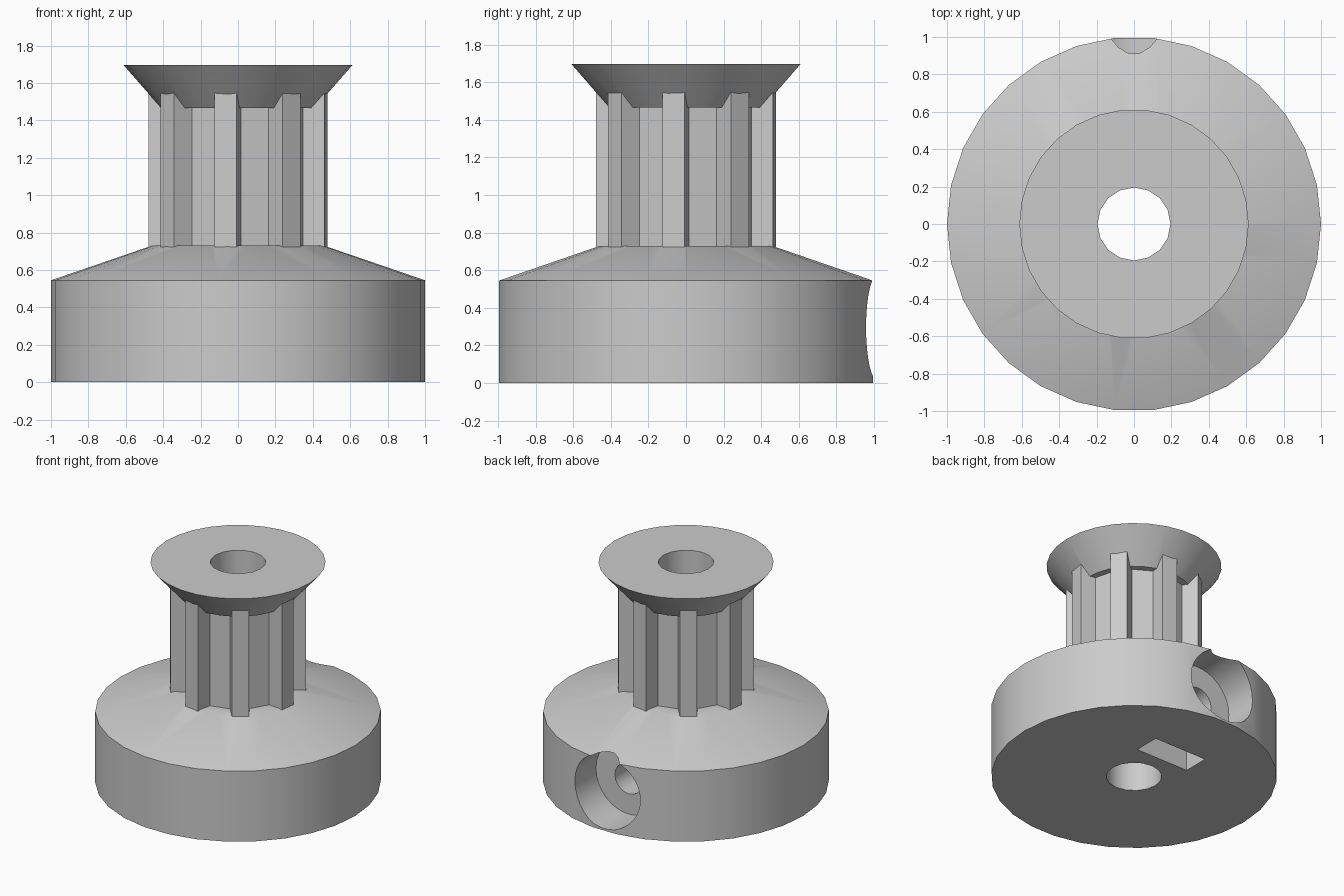
import bpy
import bmesh
from math import sin, cos, pi, radians
from mathutils import Matrix, Vector

cube = bpy.data.objects.get("Cube")
if cube:
    bpy.data.objects.remove(cube, do_unlink=True)

grey = bpy.data.materials.new("light_grey")
grey.use_nodes = True
colour = (0.6, 0.6, 0.6, 1)
grey.diffuse_color = colour
grey.node_tree.nodes["Principled BSDF"].inputs["Base Color"].default_value = colour


def finish(name, bm):
    bmesh.ops.recalc_face_normals(bm, faces=bm.faces)
    mesh = bpy.data.meshes.new(name)
    bm.to_mesh(mesh)
    bm.free()
    mesh.materials.append(grey)
    obj = bpy.data.objects.new(name, mesh)
    bpy.context.collection.objects.link(obj)
    return obj


def turned(name, profile, sides=30):
    """Solid of revolution about z from (radius, height) points."""
    bm = bmesh.new()
    rings = [[bm.verts.new((r * cos(2 * pi * i / sides), r * sin(2 * pi * i / sides), z))
              for i in range(sides)] for r, z in profile]
    for low, high in zip(rings, rings[1:]):
        for i in range(sides):
            j = (i + 1) % sides
            bm.faces.new((low[i], low[j], high[j], high[i]))
    bm.faces.new(rings[0])
    bm.faces.new(rings[-1])
    return finish(name, bm)


def rod_along_y(name, radius, y0, y1, z, sides):
    rod = turned(name, [(radius, y0), (radius, y1)], sides)
    rod.data.transform(Matrix.Translation((0, 0, z)) @ Matrix.Rotation(-pi / 2, 4, 'X'))
    return rod


def combine(target, other, operation):
    mod = target.modifiers.new(other.name, 'BOOLEAN')
    mod.operation = operation
    mod.solver = 'EXACT'
    mod.object = other
    bpy.context.view_layer.objects.active = target
    bpy.ops.object.modifier_apply(modifier=mod.name)
    bpy.data.objects.remove(other, do_unlink=True)


# Base hub with sloped shoulder
pulley = turned("toothed_pulley", [(1, 0), (1, 0.545), (0.985, 0.55), (0.46, 0.73)])

# Toothed core, one trapezoid tooth repeated around the axis
TEETH = 8
bm = bmesh.new()
outline = []
for t in range(TEETH):
    turn = Matrix.Rotation(radians(37) + 2 * pi * t / TEETH, 3, 'Z')
    for r, w in ((0.36, -0.068), (0.475, -0.06), (0.475, 0.06), (0.36, 0.068)):
        outline.append(bm.verts.new(turn @ Vector((r, w, 0.66))))
floor = bm.faces.new(outline)
grown = bmesh.ops.extrude_face_region(bm, geom=[floor], use_keep_orig=True)
bmesh.ops.translate(bm, vec=(0, 0, 0.89),
                    verts=[v for v in grown["geom"] if isinstance(v, bmesh.types.BMVert)])
combine(pulley, finish("toothed_core", bm), 'UNION')

# Flared top flange
combine(pulley, turned("top_flange", [(0.41, 1.465), (0.613, 1.697)]), 'UNION')

# Shaft bore
combine(pulley, turned("shaft_bore", [(0.195, -0.1), (0.195, 1.9)], 16), 'DIFFERENCE')

# Set screw: wide counterbore and narrow hole through to the bore
combine(pulley, rod_along_y("counterbore", 0.28, 0.7, 1.2, 0.295, 30), 'DIFFERENCE')
combine(pulley, rod_along_y("screw_hole", 0.118, 0.02, 0.8, 0.29, 20), 'DIFFERENCE')

# Nut slot in the underside
bm = bmesh.new()
bmesh.ops.create_cube(bm, size=1, matrix=Matrix.Translation((0, 0.405, 0.2))
                      @ Matrix.Diagonal((0.45, 0.2, 0.64, 1)))
combine(pulley, finish("nut_slot", bm), 'DIFFERENCE')

# Centre and shade
bpy.ops.object.select_all(action='DESELECT')
pulley.select_set(True)
bpy.context.view_layer.objects.active = pulley
bpy.ops.object.shade_smooth_by_angle(angle=radians(25))
